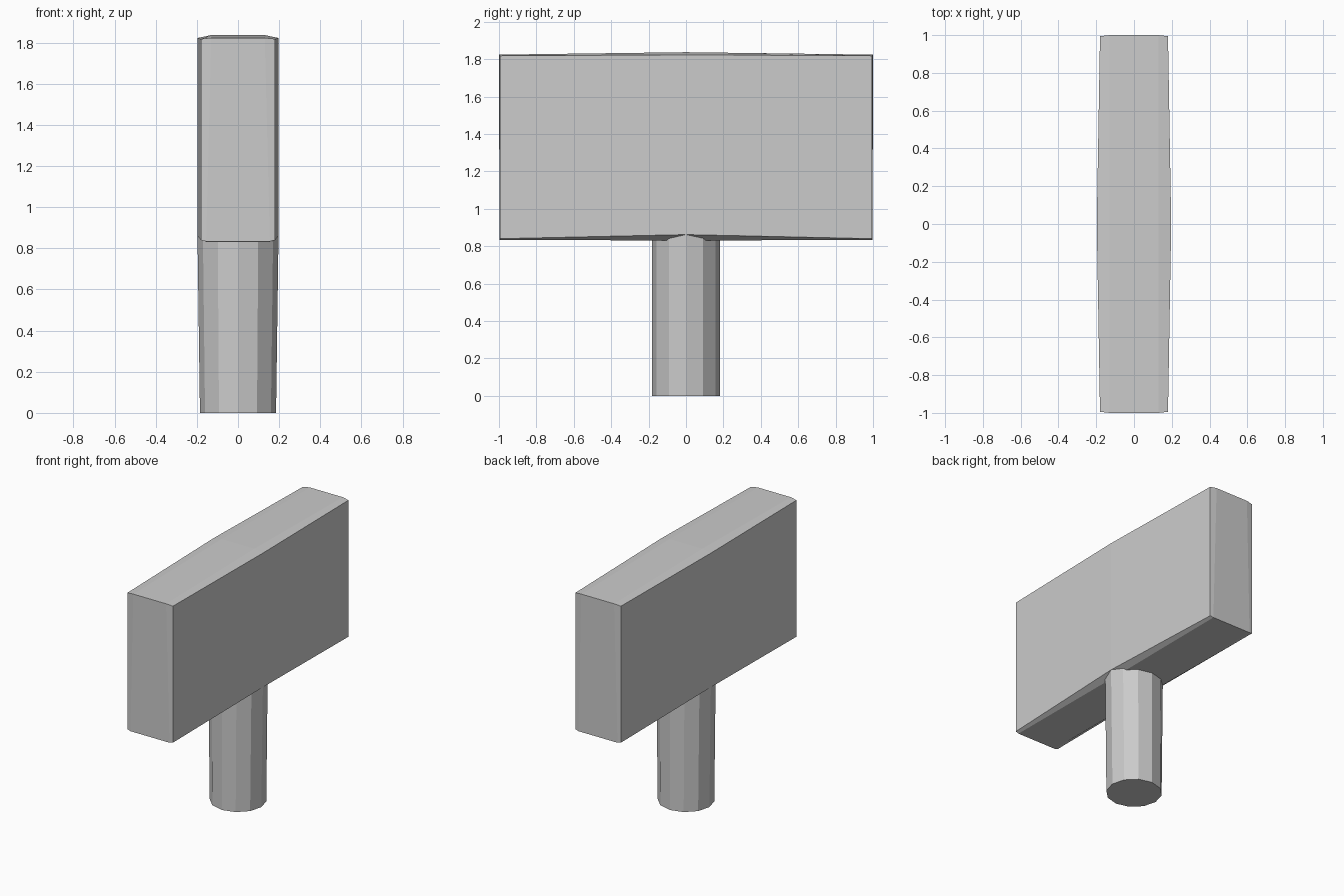
import bpy, math

if "Cube" in bpy.data.objects:
    bpy.data.objects.remove(bpy.data.objects["Cube"])


def make_object(name, verts, faces):
    mesh = bpy.data.meshes.new(name)
    mesh.from_pydata(verts, [], faces)
    mesh.update()
    obj = bpy.data.objects.new(name, mesh)
    bpy.context.collection.objects.link(obj)
    return obj


# Head: a slab lofted through three stations, slightly swollen in the middle
# station: y, half width, top fold z, top edge z, lower edge z, underside z
stations = [(-1, 0.18, 1.824, 1.818, 0.840, 0.834),
            (0, 0.197, 1.837, 1.823, 0.862, 0.830),
            (1, 0.18, 1.824, 1.818, 0.840, 0.834)]
verts, faces = [], []
for y, w, top, shoulder, low, under in stations:
    edge_y = y * 0.994  # end faces bow out slightly
    verts += [(-0.13, y, top), (0.13, y, top),
              (w, edge_y, shoulder), (w, edge_y, low),
              (0.155, y * 0.997, under), (-0.155, y * 0.997, under),
              (-w, edge_y, low), (-w, edge_y, shoulder)]
for s in range(2):
    for i in range(8):
        j = (i + 1) % 8
        a, b = s * 8, s * 8 + 8
        faces.append((a + i, b + i, b + j, a + j))
# End caps: a middle panel with a narrow facet on each side
for panel in [(0, 1, 4, 5), (1, 2, 3, 4), (0, 5, 6, 7)]:
    faces.append(panel)
    faces.append(tuple(16 + i for i in reversed(panel)))
make_object("head", verts, faces)

# Handle: twelve-sided post, widening a little in x towards the head
SIDES = 12
rings = [(0.0, 0.185, 0.183), (0.862, 0.197, 0.183)]
verts = [(rx * math.cos(i * math.tau / SIDES), ry * math.sin(i * math.tau / SIDES), z)
         for z, rx, ry in rings for i in range(SIDES)]
faces = [(i, (i + 1) % SIDES, SIDES + (i + 1) % SIDES, SIDES + i) for i in range(SIDES)]
faces += [tuple(reversed(range(SIDES))), tuple(range(SIDES, 2 * SIDES))]
make_object("handle", verts, faces)
